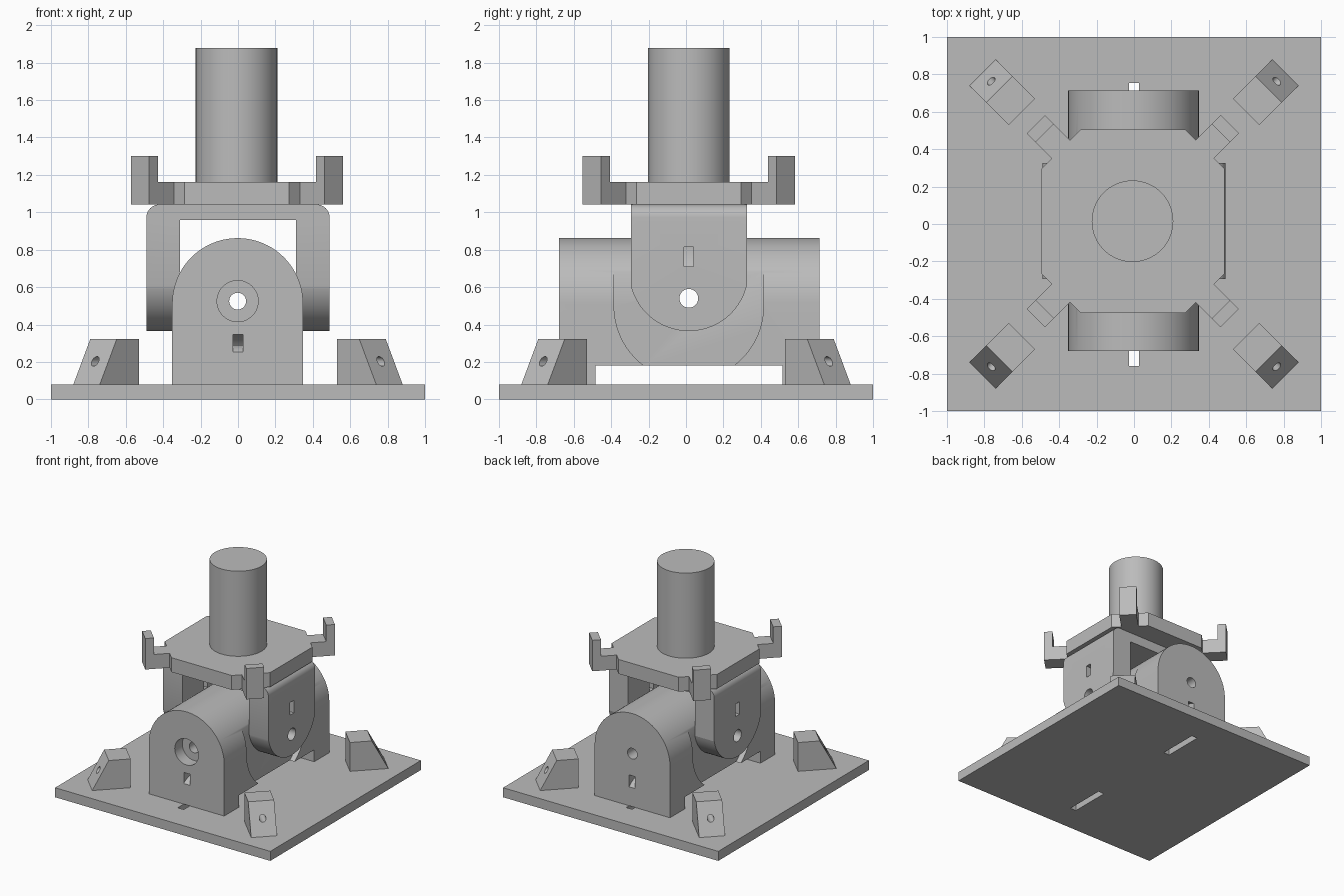
import bpy, bmesh
from math import sin, cos, pi, radians, asin, sqrt
from mathutils import Matrix

if "Cube" in bpy.data.objects:
    bpy.data.objects.remove(bpy.data.objects["Cube"])

CX, CY = -0.002, 0.015          # centre of the joint, slightly off the plate centre
MAP = {'x': lambda u, v, w: (w, u, v),
       'y': lambda u, v, w: (u, w, v),
       'z': lambda u, v, w: (u, v, w)}

GREY = bpy.data.materials.new('dark_grey')
GREY.diffuse_color = (0.5, 0.5, 0.5, 1)
GREY.use_nodes = True
GREY.node_tree.nodes["Principled BSDF"].inputs["Base Color"].default_value = GREY.diffuse_color


def prism(name, pts, axis, lo, hi, mat=None):
    """Extrude a 2D outline along an axis."""
    bm = bmesh.new()
    f = bm.faces.new([bm.verts.new(MAP[axis](u, v, lo)) for u, v in pts])
    ext = bmesh.ops.extrude_face_region(bm, geom=[f])
    d = MAP[axis](0, 0, hi - lo)
    bmesh.ops.translate(bm, vec=d, verts=[g for g in ext['geom'] if isinstance(g, bmesh.types.BMVert)])
    bmesh.ops.recalc_face_normals(bm, faces=bm.faces)
    if mat:
        bm.transform(mat)
    me = bpy.data.meshes.new(name)
    bm.to_mesh(me)
    bm.free()
    me.materials.append(GREY)
    ob = bpy.data.objects.new(name, me)
    bpy.context.collection.objects.link(ob)
    return ob


def arc(cx, cy, r, a0, a1, n=32):
    return [(cx + r * cos(a0 + (a1 - a0) * i / n), cy + r * sin(a0 + (a1 - a0) * i / n))
            for i in range(n + 1)]


def circle(cx, cy, r, n=48):
    return arc(cx, cy, r, 0, 2 * pi, n)[:-1]


def rect(u0, u1, v0, v1):
    return [(u0, v0), (u1, v0), (u1, v1), (u0, v1)]


def boolean(ob, cutter, op='DIFFERENCE'):
    m = ob.modifiers.new('bool', 'BOOLEAN')
    m.operation, m.object, m.solver = op, cutter, 'EXACT'
    bpy.context.view_layer.objects.active = ob
    bpy.ops.object.modifier_apply(modifier=m.name)
    bpy.data.objects.remove(cutter, do_unlink=True)


def smooth(ob):
    bpy.ops.object.select_all(action='DESELECT')
    ob.select_set(True)
    bpy.context.view_layer.objects.active = ob
    bpy.ops.object.shade_smooth_by_angle(angle=radians(30))


def tie_ring(y):
    """Ring-shaped tie channel in the YZ plane."""
    ring = prism('ring_cutter', circle(y, 0.135, 0.234), 'x', -0.028, 0.028)
    boolean(ring, prism('ring_core', circle(y, 0.135, 0.155), 'x', -0.1, 0.1))
    return ring


# base plate with tie slots
plate = prism('base_plate', rect(-1, 1, -1, 1), 'z', 0, 0.08)
for y in (-0.585, 0.58):
    boolean(plate, prism('plate_slot', rect(-0.028, 0.028, y - 0.175, y + 0.175), 'z', -1, 1))

# lower bearing block: arch profile running front to back
y0, y1 = -0.68, 0.715
arch = [(CX - 0.35, 0.08)] + [(CX + 0.35, 0.08)] + arc(CX, 0.512, 0.35, 0, pi, 40)
block = prism('lower_block', arch, 'y', y0, y1)
boolean(block, prism('gap', rect(-0.485, 0.515, 0, 0.18), 'x', -1, 1))
# swing clearance pockets on both sides
pocket = [(CY + 0.4, 1.2), (CY - 0.4, 1.2)] + arc(CY, 0.5, 0.4, pi, 2 * pi)
for s in (-1, 1):
    lo, hi = sorted((CX + s * 0.305, CX + s * 0.6))
    boolean(block, prism('pocket', pocket, 'x', lo, hi))
# cross bores, counterbore on the front, tie channels
boolean(block, prism('bore_y', circle(CX, 0.525, 0.045), 'y', -1, 1))
boolean(block, prism('counterbore', circle(CX, 0.525, 0.11), 'y', -1, y0 + 0.1))
boolean(block, prism('bore_x', circle(CY, 0.54, 0.05), 'x', -1, 1))
for y in (-0.58, 0.6):
    boolean(block, tie_ring(y))
smooth(block)

# upper yoke: inverted U seen from the front, rounded arms seen from the side
r = 0.07
u_shape = ([(-0.49, 0.3), (-0.31, 0.3), (-0.31, 0.96), (0.31, 0.96), (0.31, 0.3), (0.49, 0.3)]
           + arc(0.49 - r, 1.042 - r, r, 0, pi / 2, 10)
           + arc(-0.49 + r, 1.042 - r, r, pi / 2, pi, 10))
yoke = prism('upper_yoke', u_shape, 'y', CY - 0.31, CY + 0.31)
R, zc = 0.319, 0.684
t = asin(sqrt(1 - (0.31 / R) ** 2))
tongue = [(CY + 0.4, 1.2), (CY - 0.4, 1.2), (CY - 0.4, zc - R * sin(t)),
          *arc(CY, zc, R, pi + t, 2 * pi - t, 40), (CY + 0.4, zc - R * sin(t))]
boolean(yoke, prism('tongue', tongue, 'x', -1, 1), 'INTERSECT')
boolean(yoke, prism('bore_x', circle(CY, 0.54, 0.05), 'x', -1, 1))
boolean(yoke, prism('slot', rect(CY - 0.026, CY + 0.026, 0.71, 0.815), 'x', -1, 1))
smooth(yoke)

# octagonal top plate
a, b = 0.49, 0.28
octagon = [(a, -b), (a, b), (b, a), (-b, a), (-a, b), (-a, -b), (-b, -a), (b, -a)]
prism('top_plate', octagon, 'z', 1.042, 1.163, Matrix.Translation((-0.006, CY, 0)))

# mast
smooth(prism('mast', circle(-0.008, CY, 0.218, 64), 'z', 1.163, 1.878))

# four diagonal hooks on the top plate and four anchor wedges on the base
hook = [(0.45, 1.042), (0.733, 1.042), (0.733, 1.302), (0.666, 1.302), (0.666, 1.163), (0.45, 1.163)]
wedge = [(0.848, 0.08), (1.145, 0.08), (1.017, 0.322), (0.848, 0.322)]
for i in range(4):
    rot = Matrix.Rotation(pi / 4 + i * pi / 2, 4, 'Z')
    prism(f'hook_{i + 1}', hook, 'y', -0.069, 0.069, Matrix.Translation((-0.006, CY, 0)) @ rot)
    anchor = prism(f'anchor_wedge_{i + 1}', wedge, 'y', -0.1, 0.1, rot)
    boolean(anchor, prism('wedge_hole', circle(0, 0.203, 0.026, 24), 'x', 0.95, 1.3, rot))
    smooth(anchor)
